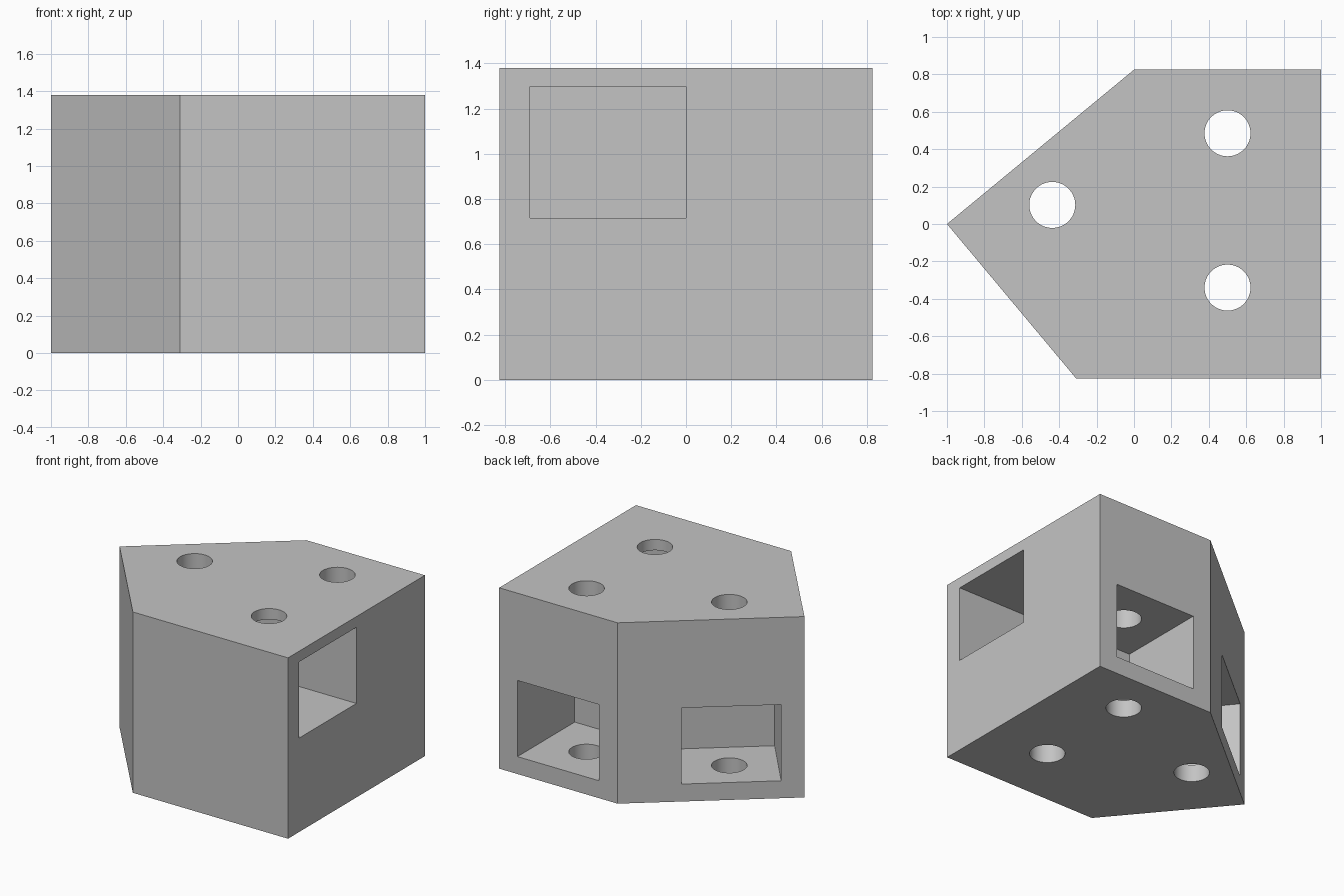
import bpy
import bmesh
from math import atan2, hypot, radians
from mathutils import Matrix, Vector

cube = bpy.data.objects.get("Cube")
if cube:
    bpy.data.objects.remove(cube, do_unlink=True)

HEIGHT = 1.38
OUTLINE = [(-1, 0), (-0.31, -0.825), (1, -0.825), (1, 0.825), (0, 0.825)]

grey = bpy.data.materials.new("plain grey")
grey.use_nodes = True
grey.diffuse_color = (0.55, 0.55, 0.55, 1)
grey.node_tree.nodes["Principled BSDF"].inputs["Base Color"].default_value = grey.diffuse_color


def make_object(name, bm):
    mesh = bpy.data.meshes.new(name)
    bmesh.ops.recalc_face_normals(bm, faces=bm.faces)
    bm.to_mesh(mesh)
    bm.free()
    mesh.materials.append(grey)
    obj = bpy.data.objects.new(name, mesh)
    bpy.context.collection.objects.link(obj)
    return obj


def pocket(name, face_point, inward, width, depth, z_low, z_high):
    """Box cutter sunk into a wall; it sticks out a little in front of it."""
    out = 0.1
    direction = Vector(inward).normalized()
    centre = Vector(face_point) + direction * (depth - out) / 2
    bm = bmesh.new()
    bmesh.ops.create_cube(bm, size=1, matrix=(
        Matrix.Translation((centre.x, centre.y, (z_low + z_high) / 2))
        @ Matrix.Rotation(atan2(direction.y, direction.x), 4, 'Z')
        @ Matrix.Diagonal((depth + out, width, z_high - z_low, 1))))
    return make_object(name, bm)


def hole(name, x, y):
    """Round cutter that runs through the full height."""
    bm = bmesh.new()
    bmesh.ops.create_cone(bm, cap_ends=True, segments=64, radius1=0.123, radius2=0.123,
                          depth=HEIGHT + 0.2,
                          matrix=Matrix.Translation((x, y, HEIGHT / 2)))
    return make_object(name, bm)


# Solid five-sided block
bm = bmesh.new()
base = bm.faces.new([bm.verts.new((x, y, 0)) for x, y in OUTLINE])
top = bmesh.ops.extrude_face_region(bm, geom=[base])["geom"]
bmesh.ops.translate(bm, vec=(0, 0, HEIGHT),
                    verts=[v for v in top if isinstance(v, bmesh.types.BMVert)])
block = make_object("block", bm)

# Opening centre on the slanted back wall, measured from its back corner
length = hypot(1, 0.825)
along = Vector((-1, -0.825)) / length
slant_centre = Vector((0, 0.825)) + along * 0.79

cutters = [
    pocket("back_pocket", (0.5, 0.825), (0, -1), 0.69, 0.69, 0.133, 0.714),
    pocket("slanted_pocket", slant_centre, (-along.y, along.x), 0.69, 0.575, 0.133, 0.714),
    pocket("side_pocket", (1, -0.345), (-1, 0), 0.69, 1.0, 0.717, 1.298),
    hole("back_hole", 0.5, 0.485),
    hole("slanted_hole", -0.437, 0.102),
    hole("side_hole", 0.5, -0.34),
]

# Cut the openings
bpy.ops.object.select_all(action='DESELECT')
bpy.context.view_layer.objects.active = block
block.select_set(True)
for cutter in cutters:
    cutter.hide_render = True
    mod = block.modifiers.new(cutter.name, 'BOOLEAN')
    mod.operation = 'DIFFERENCE'
    mod.solver = 'EXACT'
    mod.object = cutter
    bpy.ops.object.modifier_apply(modifier=mod.name)
    bpy.data.objects.remove(cutter, do_unlink=True)

bpy.ops.object.shade_smooth_by_angle(angle=radians(30))
